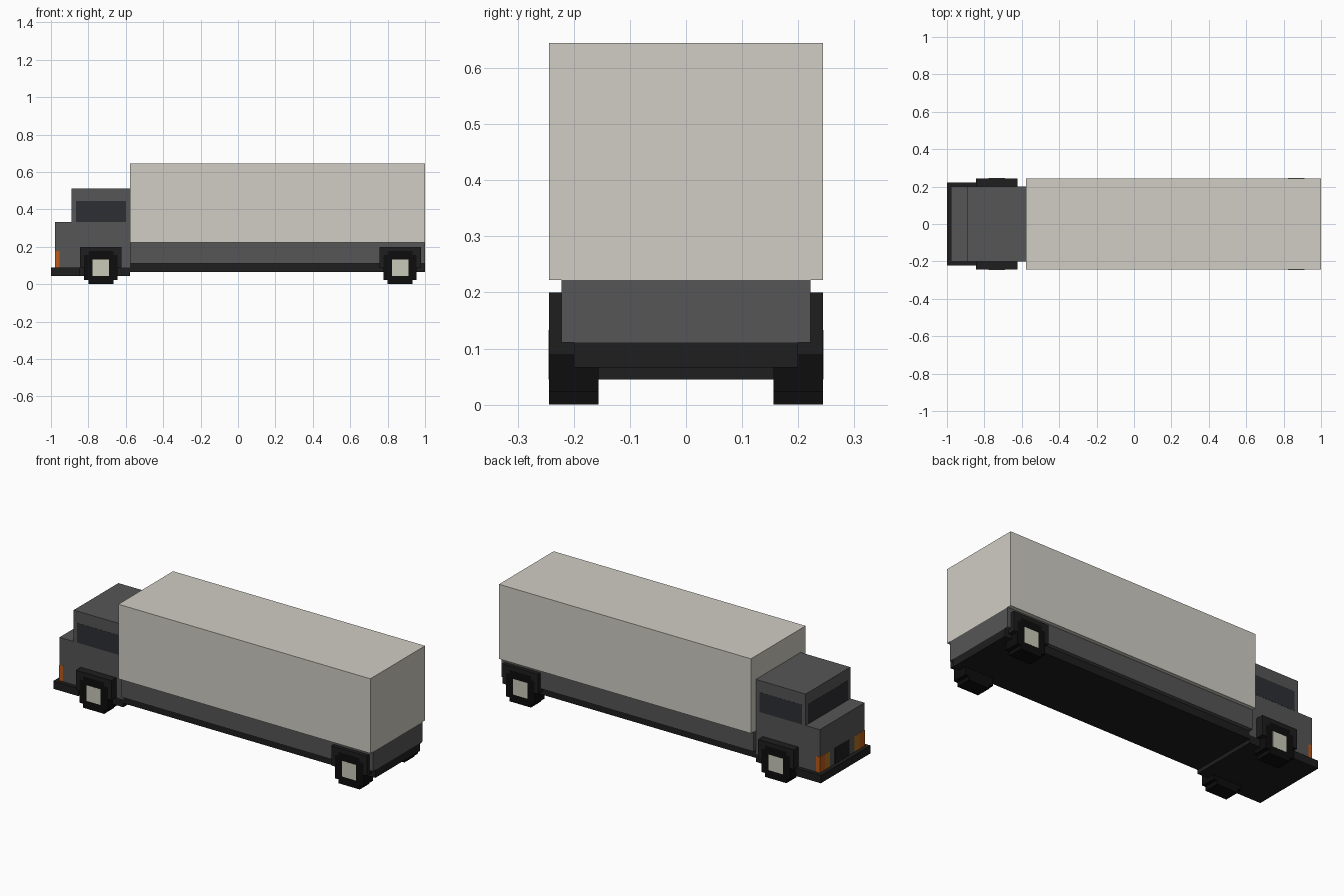
import bpy, bmesh
from mathutils import Vector

if "Cube" in bpy.data.objects:
    bpy.data.objects.remove(bpy.data.objects["Cube"])

U = 1 / 45  # the model sits on a regular grid of this pitch


def material(name, r, g, b):
    m = bpy.data.materials.new(name)
    m.diffuse_color = (r, g, b, 1)
    m.use_nodes = True
    m.node_tree.nodes["Principled BSDF"].inputs["Base Color"].default_value = m.diffuse_color
    return m


CREAM = material("cream", 0.63, 0.61, 0.55)
GREY = material("dark_grey", 0.092, 0.092, 0.092)
BLACK = material("black", 0.013, 0.013, 0.013)
RUBBER = material("rubber", 0.004, 0.004, 0.004)
GLASS = material("glass", 0.026, 0.028, 0.034)
HUB = material("hub", 0.58, 0.58, 0.48)
ORANGE = material("orange", 0.50, 0.10, 0.01)
AMBER = material("amber", 0.42, 0.17, 0.01)


def prism(name, profile, y0, y1, mat):
    """Extrude an x-z profile (grid units) from y0 to y1."""
    bm = bmesh.new()
    face = bm.faces.new([bm.verts.new((x * U, y0 * U, z * U)) for x, z in profile])
    ext = bmesh.ops.extrude_face_region(bm, geom=[face])
    verts = [v for v in ext["geom"] if isinstance(v, bmesh.types.BMVert)]
    bmesh.ops.translate(bm, verts=verts, vec=Vector((0, (y1 - y0) * U, 0)))
    bmesh.ops.recalc_face_normals(bm, faces=bm.faces)
    mesh = bpy.data.meshes.new(name)
    bm.to_mesh(mesh)
    bm.free()
    mesh.materials.append(mat)
    ob = bpy.data.objects.new(name, mesh)
    bpy.context.collection.objects.link(ob)
    return ob


def box(name, x0, x1, y0, y1, z0, z1, mat):
    return prism(name, [(x0, z0), (x1, z0), (x1, z1), (x0, z1)], y0, y1, mat)


def mirror_y(ob):
    ob.modifiers.new("mirror", "MIRROR").use_axis = (False, True, False)
    return ob


E = 0.04  # small lift for inset panels

# Cargo body, skirt and chassis
box("cargo_box", -26, 45, -11, 11, 10, 29, CREAM)
box("cargo_skirt", -26, 45, -10, 10, 5, 10, GREY)
box("chassis", -26, 45, -9, 9, 3, 5, BLACK)

# Cab with stepped bonnet
prism("cab", [(-44, 4), (-26, 4), (-26, 23), (-40, 23), (-40, 15), (-44, 15)], -9, 9, GREY)
box("cab_floor", -38, -26, -9, 9, 2, 4, BLACK)
box("front_bumper", -45, -38, -10, 10, 2, 4, BLACK)

# Windows
box("windscreen", -40 - E, -39.5, -8, 8, 15, 20, GLASS)
mirror_y(box("side_window", -39, -27, 8.5, 9 + E, 15, 20, GLASS))

# Grille and lamps
box("grille", -44 - E, -43.5, -3, 3, 4, 8, BLACK)
mirror_y(box("indicator", -44 - E, -43, 7, 9 + E, 4, 8, ORANGE))
mirror_y(box("headlight", -44 - E, -43.5, 5, 7, 4, 8, AMBER))

# Wheels: stepped tyre, square hub and arch around it
for axle, cx in (("front", -33), ("rear", 39)):
    tyre = [(-3, 0), (3, 0), (3, 1), (4, 1), (4, 7), (3, 7), (3, 8), (-3, 8),
            (-3, 7), (-4, 7), (-4, 1), (-3, 1)]
    arch = [(-5, 4), (-4, 4), (-4, 7), (-3, 7), (-3, 8), (3, 8), (3, 7),
            (4, 7), (4, 4), (5, 4), (5, 9), (-5, 9)]
    mirror_y(prism(axle + "_tyre", [(cx + x, z) for x, z in tyre], 7, 11, RUBBER))
    mirror_y(prism(axle + "_wheel_arch", [(cx + x, z) for x, z in arch], 9, 11, BLACK))
    mirror_y(box(axle + "_hub", cx - 2, cx + 2, 10.5, 11 + E, 2, 6, HUB))
